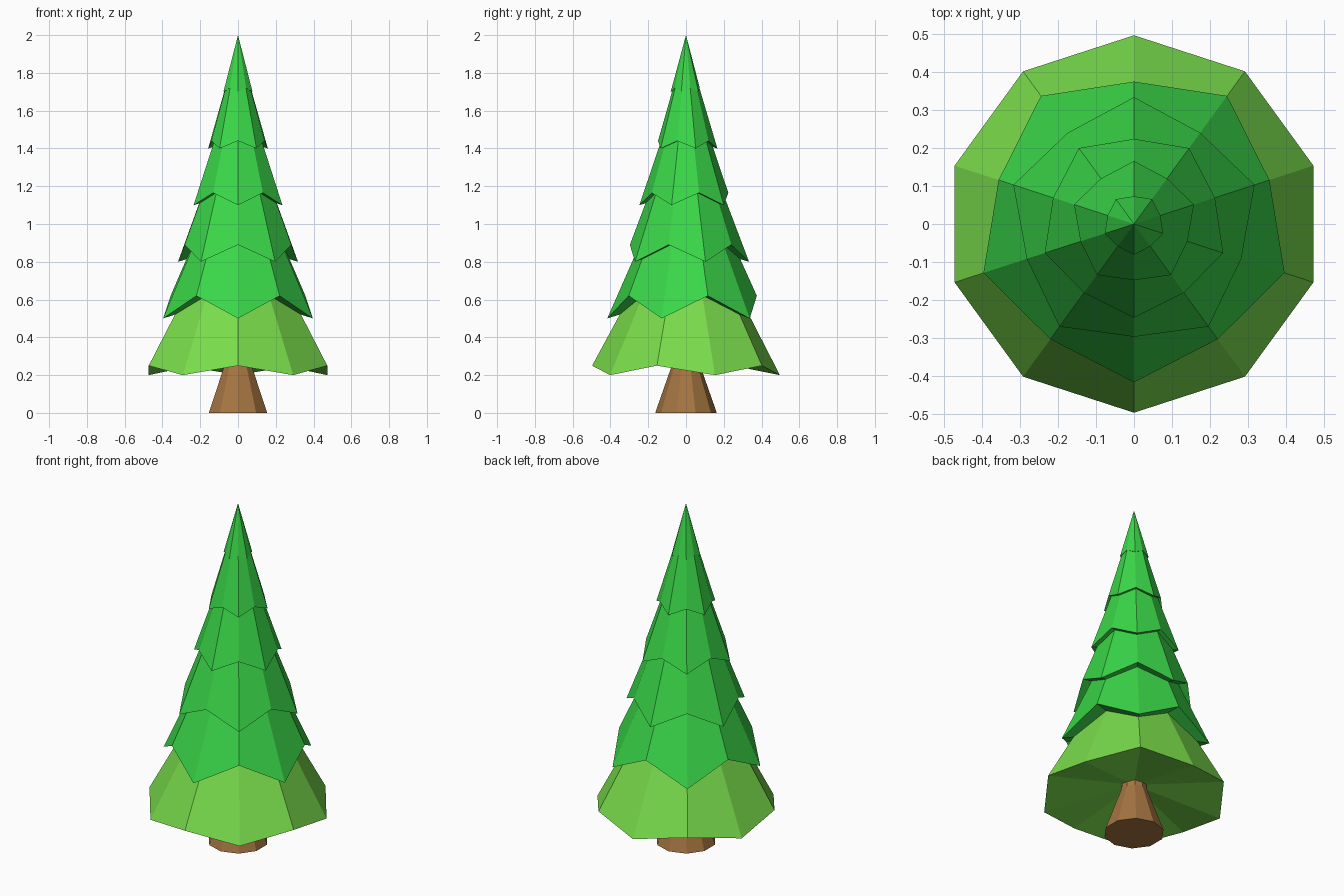
import bpy, bmesh
from math import cos, sin, pi

if "Cube" in bpy.data.objects:
    bpy.data.objects.remove(bpy.data.objects["Cube"])

SIDES = 10


def material(name, rgb):
    m = bpy.data.materials.new(name)
    m.diffuse_color = (*rgb, 1)
    m.use_nodes = True
    m.node_tree.nodes["Principled BSDF"].inputs["Base Color"].default_value = m.diffuse_color
    return m


def add_object(name, bm, mat):
    bmesh.ops.recalc_face_normals(bm, faces=bm.faces)
    mesh = bpy.data.meshes.new(name)
    bm.to_mesh(mesh)
    bm.free()
    mesh.materials.append(mat)
    bpy.context.collection.objects.link(bpy.data.objects.new(name, mesh))


def ring(bm, points):
    """Ring of vertices starting at the front (-y); points cycles (radius, z)."""
    verts = []
    for i in range(SIDES):
        a = -pi / 2 + 2 * pi * i / SIDES
        r, z = points[i % len(points)]
        verts.append(bm.verts.new((r * cos(a), r * sin(a), z)))
    return verts


def fan(bm, verts, z):
    c = bm.verts.new((0, 0, z))
    for i in range(SIDES):
        bm.faces.new((verts[i], verts[(i + 1) % SIDES], c))


def foliage(name, front, side, apex, under, mat):
    """Ten-sided cone with a zigzag hem and a shallow hollow underside."""
    bm = bmesh.new()
    hem = ring(bm, [front, side])
    fan(bm, hem, apex)
    fan(bm, hem, under)
    add_object(name, bm, mat)


light_green = material("light_green", (0.195, 0.73, 0.072))
green = material("green", (0.042, 0.68, 0.065))
brown = material("brown", (0.376, 0.178, 0.054))

# Trunk: flared, pinching in just under the foliage
bm = bmesh.new()
rings = [ring(bm, [p]) for p in ((0.163, 0), (0.072, 0.26), (0.062, 0.36))]
for lo, hi in zip(rings, rings[1:]):
    for i in range(SIDES):
        j = (i + 1) % SIDES
        bm.faces.new((lo[i], lo[j], hi[j], hi[i]))
bm.faces.new(rings[0])
bm.faces.new(rings[-1])
add_object("trunk", bm, brown)

# Foliage tiers: hem (radius, z) at the front corner and its neighbour,
# apex height, height of the underside centre
tiers = [
    ((0.497, 0.25), (0.497, 0.20), 1.17, 0.30),
    ((0.417, 0.50), (0.375, 0.62), 1.45, 0.63),
    ((0.297, 0.89), (0.334, 0.80), 1.68, 0.90),
    ((0.247, 1.10), (0.224, 1.165), 1.83, 1.17),
    ((0.148, 1.44), (0.166, 1.40), 1.96, 1.45),
    ((0.081, 1.70), (0.073, 1.72), 2.00, 1.73),
]
for n, (front, side, apex, under) in enumerate(tiers):
    foliage(f"foliage_tier_{n + 1}", front, side, apex, under,
            light_green if n == 0 else green)
